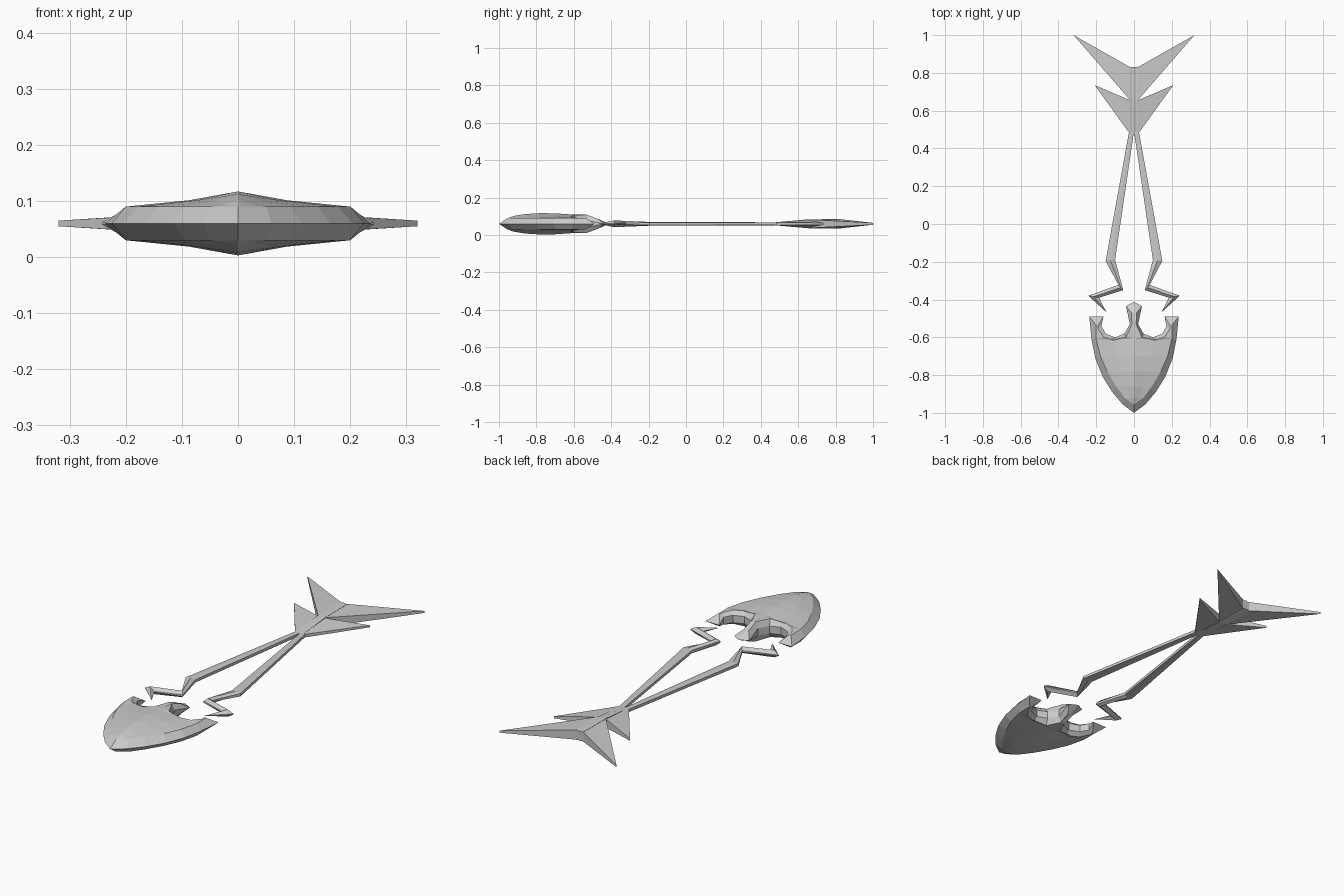
import bpy
import bmesh

cube = bpy.data.objects.get("Cube")
if cube:
    bpy.data.objects.remove(cube)

MID = 0.06  # height of the symmetry plane

steel = bpy.data.materials.new("grey_steel")
steel.use_nodes = True
steel.diffuse_color = (0.6, 0.6, 0.6, 1)
steel.node_tree.nodes["Principled BSDF"].inputs["Base Color"].default_value = (0.6, 0.6, 0.6, 1)


def quarter(name, polygons):
    """Make the upper left quarter of a part and mirror it across x and z."""
    bm = bmesh.new()
    for poly in polygons:
        bm.faces.new([bm.verts.new(p) for p in poly])
    bmesh.ops.remove_doubles(bm, verts=bm.verts[:], dist=0.0002)
    bmesh.ops.triangulate(bm, faces=[f for f in bm.faces if len(f.verts) > 4])
    bmesh.ops.recalc_face_normals(bm, faces=bm.faces[:])
    if sum(f.normal.z * f.calc_area() for f in bm.faces) < 0:
        bmesh.ops.reverse_faces(bm, faces=bm.faces[:])
    mesh = bpy.data.meshes.new(name)
    bm.to_mesh(mesh)
    bm.free()
    mesh.materials.append(steel)
    obj = bpy.data.objects.new(name, mesh)
    obj.location.z = MID
    bpy.context.collection.objects.link(obj)
    mirror = obj.modifiers.new("mirror", "MIRROR")
    mirror.use_axis = (True, False, True)
    mirror.merge_threshold = 0.0005
    return obj


def bands(a, b):
    """Quads between two rows of points."""
    return [(a[i], a[i + 1], b[i + 1], b[i]) for i in range(len(a) - 1)]


# Arrowhead: sharp rim, bevel, and a crowned top
rim = [(0, -1), (.06, -.955), (.115, -.89), (.165, -.81), (.205, -.71), (.225, -.61),
       (.237, -.49), (.162, -.49), (.172, -.54), (.15, -.58), (.1, -.6),
       (.05, -.58), (.022, -.53), (.042, -.435), (0, -.412)]
inset = [(0, -.955), (.05, -.92), (.095, -.86), (.142, -.78), (.178, -.7), (.2, -.61),
         (.2, -.535), (.19, -.535), (.19, -.555), (.162, -.598), (.1, -.618),
         (.042, -.6), (.011, -.53), (.014, -.47), (0, -.47)]
crown_y = [-.955, -.92, -.86, -.78, -.7, -.61]
crown_z = [.03, .042, .052, .057, .056, .05]
plateau = []
for i, (x, y) in enumerate(inset):
    z = .03 if i < 9 else .03 + .02 * (1 - x / .2)
    if i > 12:
        z = .026
    plateau.append((x, y, z))
edge = [(x, y, 0) for x, y in rim]
# notch walls rise upright before the bevel
wall = [(x, y, .018 if 7 < i < 13 else 0.0) for i, (x, y) in enumerate(rim)]
crown = [(0, y, z) for y, z in zip(crown_y, crown_z)]
faces = bands(edge[7:14], wall[7:14]) + bands(wall, plateau)
half = [(x / 2, p[1], (z + c[2]) / 2 - .002) for (x, y, z), p, c in
        zip(plateau[:6], plateau, crown)]
half[0] = crown[0]
plateau[0] = crown[0]


def clean(polys):
    """Drop repeated corners and collapsed faces."""
    out = []
    for poly in polys:
        kept = list(dict.fromkeys(poly))
        if len(kept) > 2:
            out.append(kept)
    return out


faces += bands(crown, half) + bands(half, plateau[:6])
# Rear top: horns, notch border and the middle barb
faces += [(plateau[5], plateau[6], plateau[7], plateau[8], plateau[9]),
          (half[5], plateau[5], plateau[9], plateau[10]),
          (crown[5], half[5], plateau[10], plateau[11]),
          (crown[5], plateau[11], plateau[12], (0, -.53, .042)),
          ((0, -.53, .042), plateau[12], plateau[13], plateau[14])]
quarter("arrowhead", clean(faces))

# Zigzag shaft arms: inner and outer rails with a ridge between them
inner = [(.0, .49), (.1, -.19), (.057, -.35), (.185, -.39), (.145, -.468)]
outer = [(.026, .49), (.15, -.195), (.083, -.322), (.242, -.38), (.145, -.468)]
side_h = [.007, .007, .004, .002, 0]
ridge_h = [.008, .01, .016, .018, 0]
low_in, top_in, ridge, top_out, low_out = [], [], [], [], []
for (ax, ay), (bx, by), s, r in zip(inner, outer, side_h, ridge_h):
    low_in.append((ax, ay, 0))
    top_in.append((ax, ay, s))
    ridge.append(((ax + bx) / 2, (ay + by) / 2, r))
    top_out.append((bx, by, s))
    low_out.append((bx, by, 0))
rows = [low_in, top_in, ridge, top_out, low_out]
faces = []
for a, b in zip(rows, rows[1:]):
    faces += bands(a, b)
quarter("shaft_arm", clean(faces))


def fin(name, tip, front, back, front_h, back_h):
    """Tapered triangular vane, thick at its root."""
    outline = [(front, front_h), (tip, .005), (back, back_h)]
    top = [(x, y, h) for (x, y), h in outline]
    base = [(x, y, 0) for (x, y), h in outline]
    return quarter(name, [top] + bands(base, top))


fin("front_fletching", (.208, .735), (.02, .475), (.02, .655), .008, .021)
fin("rear_fletching", (.32, 1.0), (.02, .655), (.02, .83), .023, .024)

# Spine joining the fletchings, with a shallow groove
stations = [(.475, .008), (.655, .024), (.83, .025)]
middle = [(0, y, h) for y, h in stations]
groove = [(.01, y, h - .003) for y, h in stations]
side = [(.02, y, h) for y, h in stations]
foot = [(.02, y, 0) for y, h in stations]
end = [(0, .83, 0), middle[2], groove[2], side[2], foot[2]]
quarter("tail_spine", bands(middle, groove) + bands(groove, side) + bands(side, foot) + [end])
